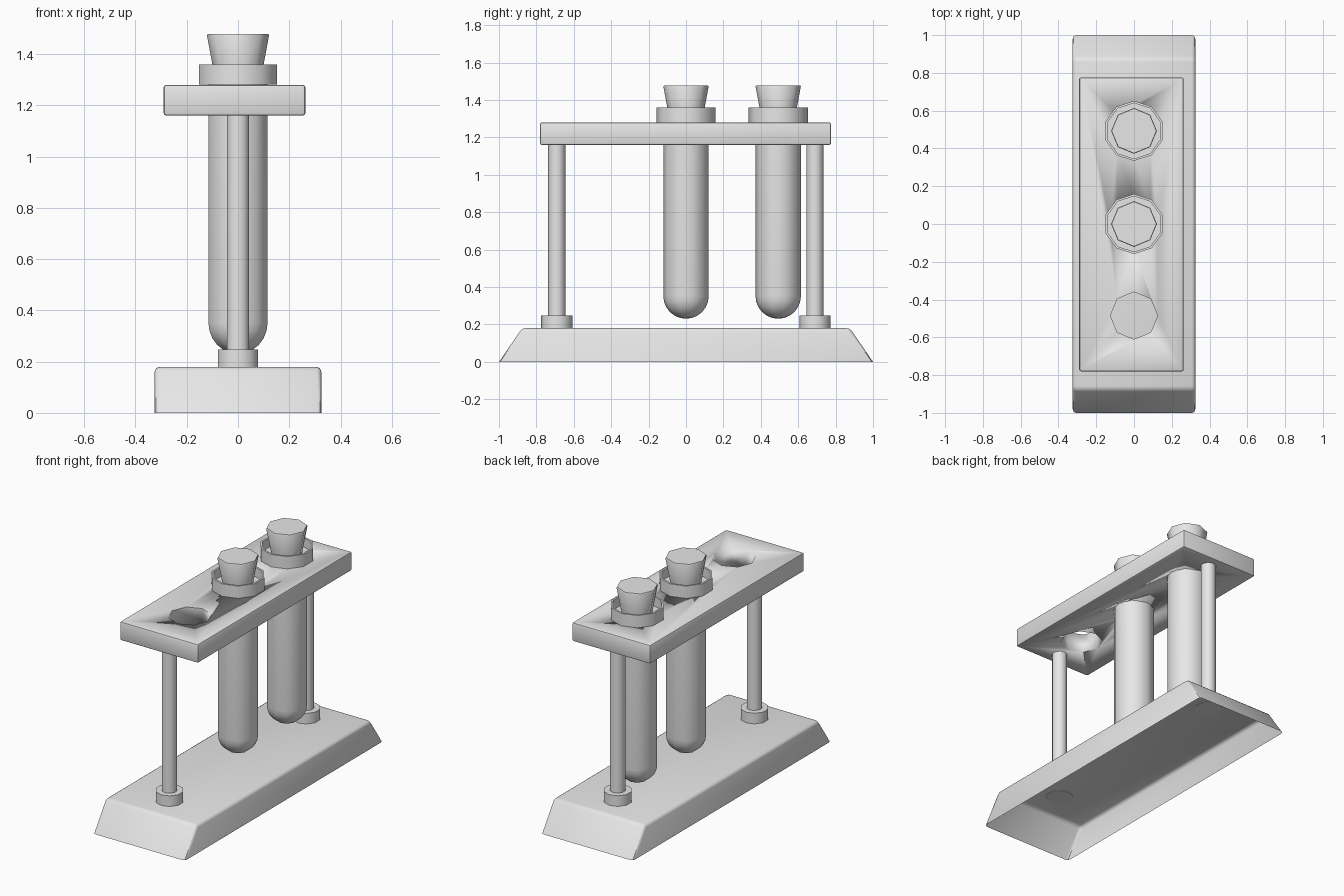
import bpy, bmesh
from math import sin, cos, pi, radians

cube = bpy.data.objects.get("Cube")
if cube:
    bpy.data.objects.remove(cube)

grey = bpy.data.materials.new("plain grey")
grey.use_nodes = True
tone = (0.8, 0.8, 0.8, 1)
grey.diffuse_color = tone
for node in grey.node_tree.nodes:
    if node.type == 'BSDF_PRINCIPLED':
        node.inputs["Base Color"].default_value = tone


def make(name, bm, angle=50):
    """Turn a bmesh into a smooth-shaded object."""
    mesh = bpy.data.meshes.new(name)
    bm.to_mesh(mesh)
    bm.free()
    mesh.materials.append(grey)
    obj = bpy.data.objects.new(name, mesh)
    bpy.context.collection.objects.link(obj)
    bpy.ops.object.select_all(action='DESELECT')
    obj.select_set(True)
    bpy.context.view_layer.objects.active = obj
    bpy.ops.object.shade_smooth_by_angle(angle=radians(angle))
    return obj


def lathe(name, profile, sides, y):
    """Spin (radius, height) points around a vertical axis at the given y."""
    bm = bmesh.new()
    rings = []
    for r, z in profile:
        turns = [pi / 2 + 2 * pi * i / sides for i in range(sides)]
        rings.append([bm.verts.new((r * cos(a), y + r * sin(a), z)) for a in turns])
    for low, high in zip(rings, rings[1:]):
        for i in range(sides):
            j = (i + 1) % sides
            bm.faces.new((low[i], low[j], high[j], high[i]))
    bmesh.ops.remove_doubles(bm, verts=bm.verts, dist=0.0001)
    bmesh.ops.recalc_face_normals(bm, faces=bm.faces)
    return make(name, bm)


def block(x0, x1, y0, y1, z0, z1):
    bm = bmesh.new()
    bmesh.ops.create_cube(bm, size=1)
    for v in bm.verts:
        v.co = (x1 if v.co.x > 0 else x0, y1 if v.co.y > 0 else y0,
                z1 if v.co.z > 0 else z0)
    return bm


# Base: an open-bottomed tray with sloping ends
bm = block(-0.325, 0.325, -1, 1, 0, 0.18)
for v in bm.verts:
    if v.co.z > 0.1:
        v.co.y *= 0.876
bm.normal_update()
bottom = [f for f in bm.faces if f.normal.z < -0.9]
bmesh.ops.delete(bm, geom=bottom, context='FACES_ONLY')
bmesh.ops.bevel(bm, geom=[e for e in bm.edges if not e.is_boundary],
                offset=0.018, segments=2, profile=0.5, affect='EDGES')
make("base", bm, 40)

# Shelf with three eight-sided holes
stations = (-0.485, 0, 0.493)
bm = block(-0.29, 0.263, -0.78, 0.776, 1.16, 1.28)
bmesh.ops.bevel(bm, geom=bm.edges[:], offset=0.01, segments=2,
                profile=0.5, affect='EDGES')
shelf = make("shelf", bm, 40)
for y in stations:
    cutter = lathe("hole_cutter", [(0, 1), (0.125, 1), (0.125, 1.4), (0, 1.4)], 8, y)
    cutter.hide_render = True
    cut = shelf.modifiers.new("hole", 'BOOLEAN')
    cut.operation = 'DIFFERENCE'
    cut.solver = 'EXACT'
    cut.object = cutter
    bpy.context.view_layer.objects.active = shelf
    bpy.ops.object.modifier_apply(modifier=cut.name)
    bpy.data.objects.remove(cutter)

# Posts and their collars
for side, y in (("front", -0.691), ("back", 0.689)):
    lathe(side + "_post", [(0, 0.2), (0.046, 0.2), (0.046, 1.165), (0, 1.165)], 10, y)
    lathe(side + "_collar", [(0, 0.178), (0.083, 0.178), (0.083, 0.248),
                             (0, 0.248)], 10, y)

# Round-ended tubes with a raised lip, each closed by a tapered stopper
radius = 0.1215
dome = [(radius * sin(a), 0.352 - radius * cos(a))
        for a in (pi / 2 * i / 6 for i in range(7))]
lip = [(radius, 1.281), (0.159, 1.281), (0.159, 1.36), (0.147, 1.36),
       (0.147, 1.3), (0, 1.3)]
for label, y in zip(("middle", "back"), stations[1:]):
    lathe(label + "_tube", dome + lip, 10, y)
    lathe(label + "_stopper", [(0, 1.29), (0.087, 1.29), (0.121, 1.472),
                               (0.118, 1.478), (0, 1.478)], 8, y)
